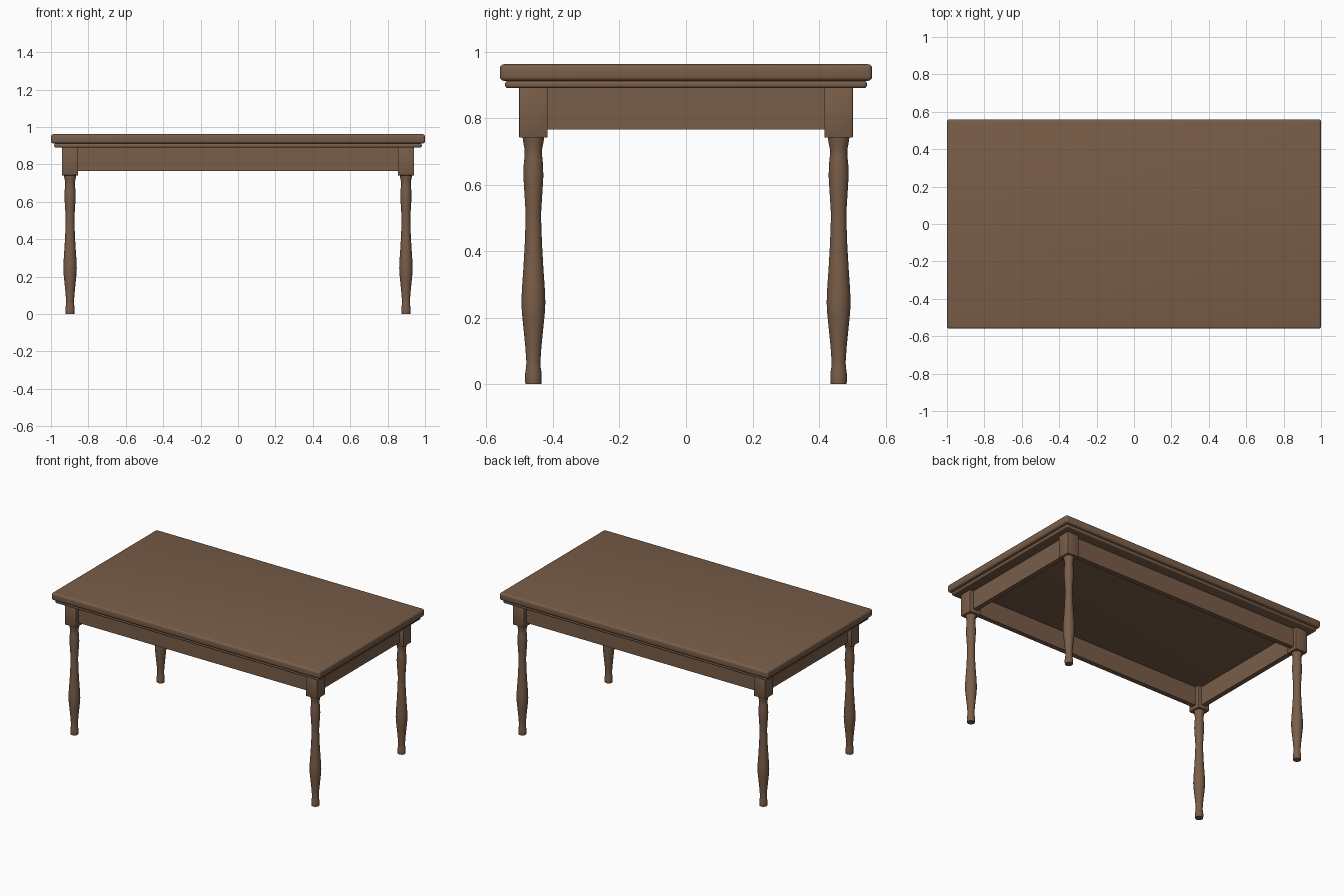
import bpy, bmesh, math

if "Cube" in bpy.data.objects:
    bpy.data.objects.remove(bpy.data.objects["Cube"])

wood = bpy.data.materials.new("brown_wood")
wood.diffuse_color = (0.19, 0.11, 0.065, 1)
wood.use_nodes = True
wood.node_tree.nodes["Principled BSDF"].inputs["Base Color"].default_value = wood.diffuse_color


def finish(name, bm):
    bmesh.ops.recalc_face_normals(bm, faces=bm.faces)
    mesh = bpy.data.meshes.new(name)
    bm.to_mesh(mesh)
    bm.free()
    mesh.materials.append(wood)
    ob = bpy.data.objects.new(name, mesh)
    bpy.context.collection.objects.link(ob)
    bpy.ops.object.select_all(action='DESELECT')
    ob.select_set(True)
    bpy.context.view_layer.objects.active = ob
    bpy.ops.object.shade_smooth_by_angle(angle=math.radians(35))
    return ob


def box(name, center, size, bevel=0.0, segments=1):
    bm = bmesh.new()
    bmesh.ops.create_cube(bm, size=1)
    for v in bm.verts:
        v.co = [v.co[i] * size[i] + center[i] for i in range(3)]
    if bevel:
        bmesh.ops.bevel(bm, geom=bm.edges[:], offset=bevel, segments=segments,
                        profile=0.5, affect='EDGES')
    return finish(name, bm)


def turned(name, x, y, profile, sides=32):
    bm = bmesh.new()
    rings = [[bm.verts.new((x + r * math.cos(2 * math.pi * i / sides),
                            y + r * math.sin(2 * math.pi * i / sides), z))
              for i in range(sides)] for r, z in profile]
    for a, b in zip(rings, rings[1:]):
        for i in range(sides):
            j = (i + 1) % sides
            bm.faces.new((a[i], a[j], b[j], b[i]))
    bm.faces.new(rings[0])
    bm.faces.new(rings[-1])
    return finish(name, bm)


# Top board and the moulding under it
box("table_top", (0, 0, 0.937), (2.0, 1.12, 0.05), 0.013, 4)
box("top_moulding", (0, 0, 0.901), (1.965, 1.088, 0.022), 0.009, 4)

# Turned legs with square blocks: (radius, height)
LEG = [(0.024, 0), (0.025, 0.012), (0.025, 0.03), (0.022, 0.05), (0.021, 0.065),
       (0.024, 0.11), (0.030, 0.17), (0.0345, 0.215), (0.036, 0.245),
       (0.0345, 0.285), (0.030, 0.35), (0.026, 0.42), (0.0235, 0.49),
       (0.0235, 0.52), (0.027, 0.575), (0.030, 0.625), (0.029, 0.66),
       (0.026, 0.69), (0.026, 0.705), (0.030, 0.725), (0.033, 0.745)]
LX, LY = 0.898, 0.459
for sx, side in ((-1, "left"), (1, "right")):
    for sy, end in ((-1, "front"), (1, "back")):
        turned(f"{end}_{side}_leg", sx * LX, sy * LY, LEG)
        box(f"{end}_{side}_leg_block", (sx * LX, sy * LY, 0.817),
            (0.086, 0.086, 0.152), 0.004, 2)

# Apron boards between the blocks
for s, long_name, short_name in ((-1, "front_apron", "left_apron"),
                                 (1, "back_apron", "right_apron")):
    box(long_name, (0, s * LY, 0.829), (2 * LX - 0.06, 0.032, 0.128))
    box(short_name, (s * LX, 0, 0.829), (0.032, 2 * LY - 0.06, 0.128))
